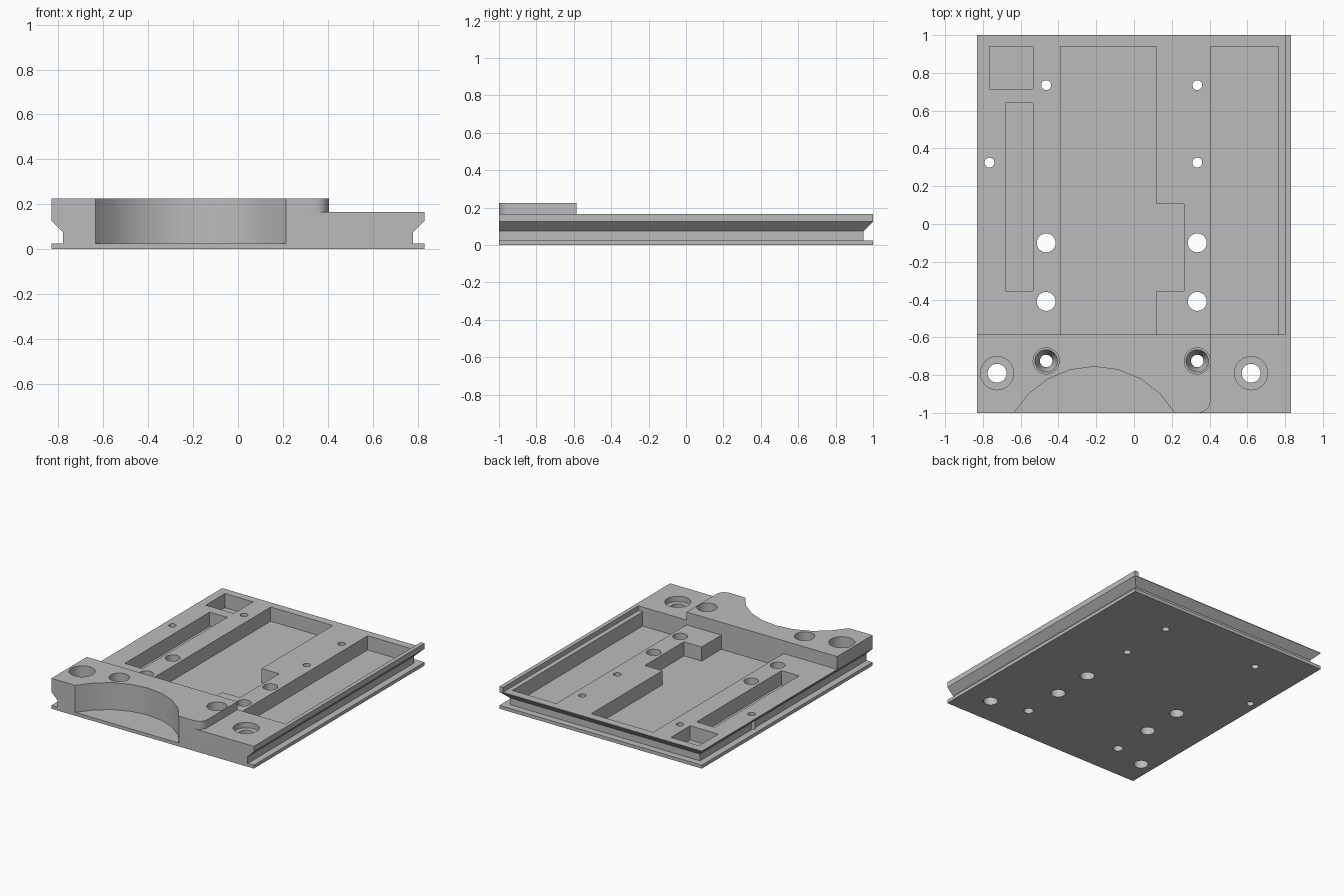
import bpy, bmesh, math
from mathutils import Matrix, Vector

cube = bpy.data.objects.get("Cube")
if cube:
    bpy.data.objects.remove(cube, do_unlink=True)

W, L, TOP = 0.83, 1.0, 0.225      # half width, half length, full height
FLOOR, DECK, LIP = 0.025, 0.13, 0.165
WALL = -0.585                     # back face of the raised front block

grey = bpy.data.materials.new("machined grey")
grey.use_nodes = True
colour = (0.5, 0.5, 0.5, 1)
grey.diffuse_color = colour
grey.node_tree.nodes["Principled BSDF"].inputs["Base Color"].default_value = colour


def add_object(name, bm):
    bmesh.ops.recalc_face_normals(bm, faces=bm.faces)
    mesh = bpy.data.meshes.new(name)
    bm.to_mesh(mesh)
    bm.free()
    mesh.materials.append(grey)
    obj = bpy.data.objects.new(name, mesh)
    bpy.context.collection.objects.link(obj)
    return obj


def prism(name, outline, low, high, place=lambda a, b, h: (a, b, h)):
    """Extrude an outline; place maps outline and height to x, y, z."""
    bm = bmesh.new()
    face = bm.faces.new([bm.verts.new(place(a, b, low)) for a, b in outline])
    top = bmesh.ops.extrude_face_region(bm, geom=[face])["geom"]
    step = Vector(place(0, 0, high)) - Vector(place(0, 0, low))
    bmesh.ops.translate(bm, vec=step, verts=[v for v in top if isinstance(v, bmesh.types.BMVert)])
    return add_object(name, bm)


def rect(x0, x1, y0, y1):
    return [(x0, y0), (x1, y0), (x1, y1), (x0, y1)]


def cone(name, x, y, r_low, r_high, low, high, sides=32):
    bm = bmesh.new()
    bmesh.ops.create_cone(bm, cap_ends=True, segments=sides, radius1=r_low, radius2=r_high,
                          depth=high - low, matrix=Matrix.Translation((x, y, (low + high) / 2)))
    return add_object(name, bm)


plate = prism("mounting_plate", rect(-W, W, -L, L), 0, TOP)


def cut(tool):
    tool.hide_render = True
    mod = plate.modifiers.new("cut", 'BOOLEAN')
    mod.operation, mod.solver, mod.object = 'DIFFERENCE', 'EXACT', tool
    bpy.context.view_layer.objects.active = plate
    bpy.ops.object.modifier_apply(modifier=mod.name)
    bpy.data.objects.remove(tool, do_unlink=True)


# Lower shelf and side lip, leaving a rounded corner on the raised block
r, edge = 0.065, 0.405
corner = [(edge - r + r * math.cos(t), -L + r - r * math.sin(t))
          for t in (math.pi / 2 * i / 8 for i in range(9))]
cut(prism("shelf_cutter", [(1, -1.2), (1, 1.2), (edge, 1.2)] + corner + [(edge - r, -1.2)], LIP, 0.4))

# Deck behind the raised block
cut(prism("deck_cutter", rect(-1, 0.80, WALL, 1.2), DECK, 0.4))

# Dovetail grooves on both sides and the back
def groove(half):
    return [(half - 0.05, FLOOR), (half - 0.05, 0.075), (half, 0.125),
            (half + 0.1, 0.225), (half + 0.1, FLOOR)]

for side in (-1, 1):
    cut(prism("side_groove_cutter", groove(W), -1.2, 1.2, lambda a, b, h: (side * a, h, b)))
cut(prism("back_groove_cutter", groove(L), -1.2, 1.2, lambda a, b, h: (h, a, b)))

# Deck pockets
pockets = [
    rect(0.405, 0.765, WALL, 0.94),
    rect(-0.68, -0.535, -0.355, 0.64),
    rect(-0.765, -0.535, 0.715, 0.94),
    [(-0.39, WALL), (0.12, WALL), (0.12, -0.355), (0.265, -0.355),
     (0.265, 0.105), (0.12, 0.105), (0.12, 0.94), (-0.39, 0.94)],
]
for outline in pockets:
    cut(prism("pocket_cutter", outline, FLOOR, 0.15))

# Round relief in the front edge
cut(cone("relief_cutter", -0.21, -1.246, 0.491, 0.491, FLOOR, 0.4, 24))

# Pin holes and bolt holes
for x, y, radius in [(-0.465, 0.735, 0.026), (0.335, 0.735, 0.026),
                     (-0.765, 0.325, 0.026), (0.335, 0.325, 0.026),
                     (-0.465, -0.10, 0.05), (0.335, -0.10, 0.05),
                     (-0.465, -0.41, 0.05), (0.335, -0.41, 0.05)]:
    cut(cone("hole_cutter", x, y, radius, radius, -0.1, 0.4))

# Counterbored corner holes
for x in (-0.725, 0.62):
    cut(cone("bore_cutter", x, -0.79, 0.088, 0.088, 0.125, 0.4))
    cut(cone("hole_cutter", x, -0.79, 0.05, 0.05, -0.1, 0.2))

# Countersunk holes in the raised block
for x in (-0.465, 0.335):
    cut(cone("bore_cutter", x, -0.725, 0.069, 0.069, 0.125, 0.4))
    cut(cone("sink_cutter", x, -0.725, 0.033, 0.06, 0.05, 0.126))
    cut(cone("hole_cutter", x, -0.725, 0.033, 0.033, -0.1, 0.1))

bpy.ops.object.select_all(action='DESELECT')
plate.select_set(True)
bpy.context.view_layer.objects.active = plate
bpy.ops.object.shade_smooth_by_angle(angle=math.radians(30))
